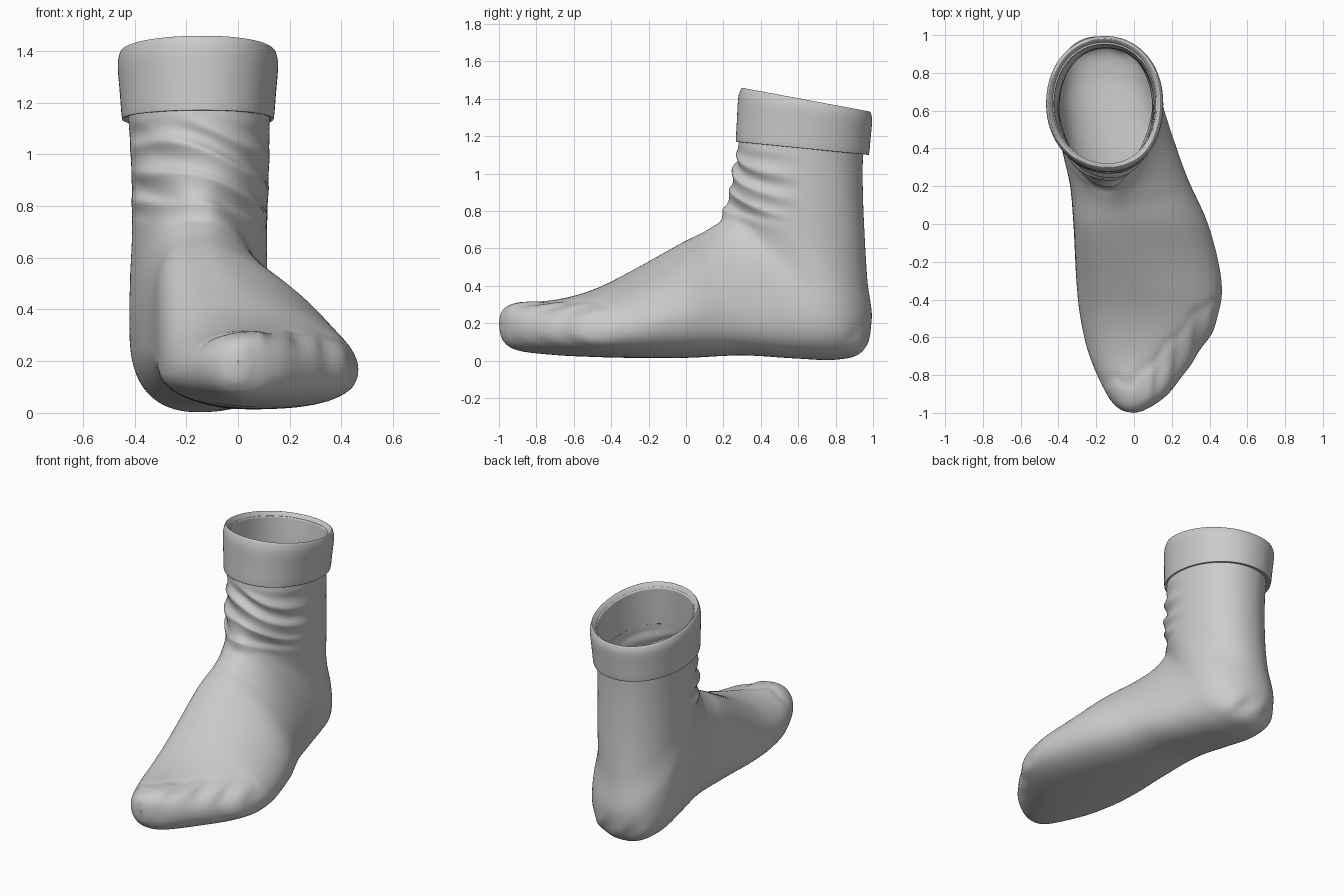
import bpy, bmesh, math
from mathutils import Vector

if "Cube" in bpy.data.objects:
    bpy.data.objects.remove(bpy.data.objects["Cube"])

SEG = 112


def smoothstep(a, b, v):
    t = min(1, max(0, (v - a) / (b - a)))
    return t * t * (3 - 2 * t)


def bell(v, c, w):
    return math.exp(-((v - c) / w) ** 2)


def power(v, q):
    return math.copysign(abs(v) ** (2 / q), v)


def catmull(rows, sub):
    out = []
    for i in range(len(rows) - 1):
        quad = [rows[max(0, i - 1)], rows[i], rows[i + 1], rows[min(len(rows) - 1, i + 2)]]
        for k in range(sub):
            t = k / sub
            out.append([0.5 * (2 * b + (c - a) * t + (2 * a - 5 * b + 4 * c - d) * t * t
                               + (3 * b - a - 3 * c + d) * t ** 3) for a, b, c, d in zip(*quad)])
    return out + [list(rows[-1])]


def ring(row):
    # rounded section between a sole/back point and an instep/front point
    by, bz, ty, tz, xl, xr = row
    mid, hw = (xl + xr) / 2, (xr - xl) / 2
    foot = smoothstep(-1, -0.2, by) * (1 - smoothstep(0, 0.5, bz))
    instep = smoothstep(-0.6, -0.1, by) * (1 - smoothstep(0.02, 0.4, bz))
    ridge = (0.03 - 0.17 * smoothstep(-0.7, 0.15, ty) - mid) * smoothstep(0, 0.3, hw)
    sole = -0.03 * smoothstep(0.4, 0.8, by) * (1 - smoothstep(0.2, 0.7, bz))
    wide = 0.5 - 0.16 * foot          # foot is widest low down
    pts = []
    for j in range(SEG):
        a = 2 * math.pi * j / SEG
        c, s = math.cos(a), math.sin(a)
        if s > 0:                     # outer side of the instep slopes flatter
            q = 2.1 - 0.4 * instep * smoothstep(-0.2, 0.4, c)
        else:                         # sole is squarer on the outer side
            q = 2.1 + foot * (0.1 + 0.25 * smoothstep(-0.4, 0.4, c))
        sx = power(s, q)
        t = wide + ((1 - wide) if s > 0 else wide) * sx
        x = mid + hw * power(c, q) + (ridge if s > 0 else sole) * s * s
        pts.append(Vector((x, by + (ty - by) * t, bz + (tz - bz) * t)))
    return pts


def loft(name, rows, sub, detail=None):
    bm = bmesh.new()
    rings = []
    for row in catmull(rows, sub):
        pts = ring(row)
        mid = sum(pts, Vector()) / SEG
        if detail:
            pts = [p + (p - mid).normalized() * detail(p) for p in pts]
        rings.append([bm.verts.new(p) for p in pts])
    for a, b in zip(rings, rings[1:]):
        for j in range(SEG):
            k = (j + 1) % SEG
            bm.faces.new((a[j], a[k], b[k], b[j]))
    bmesh.ops.remove_doubles(bm, verts=bm.verts, dist=0.0003)
    bmesh.ops.recalc_face_normals(bm, faces=bm.faces)
    # keep the outside facing out
    low = min(bm.faces, key=lambda f: f.calc_center_median().z)
    if low.normal.z > 0:
        bmesh.ops.reverse_faces(bm, faces=bm.faces)
    me = bpy.data.meshes.new(name)
    bm.to_mesh(me)
    bm.free()
    for f in me.polygons:
        f.use_smooth = True
    ob = bpy.data.objects.new(name, me)
    bpy.context.collection.objects.link(ob)
    return ob


def folds(p):
    x, y, z = p
    # slanting ankle folds, strongest at the front
    w = smoothstep(0.7, 0.8, z) * (1 - smoothstep(1.08, 1.16, z)) * (1 - smoothstep(0.4, 0.66, y))
    u = z + 0.3 * x + 0.12 * y + 0.02 * math.sin(13 * x + 7 * z)
    d = w * 0.010 * (1 - 2 * abs(math.sin(math.pi * u / 0.11)) ** 1.2)
    d += w * 0.005 * math.sin(21 * x + 36 * z)
    # toe bumps and the crease behind them
    e = y - (-1 + 1.05 * max(0, x))
    toe = bell(e, 0.05, 0.10) * smoothstep(0.04, 0.12, x) * smoothstep(0.06, 0.16, z)
    d += toe * 0.007 * math.cos(2 * math.pi * (x - 0.1) / 0.105 + 5 * z)
    if y < -0.4:
        wave = 0.17 + 0.015 * math.sin(45 * x)
        d -= smoothstep(0.2, 0.28, z) * bell(e, wave, 0.03) * 0.006
    # small puckers under the heel
    d += 0.007 * bell(y, 0.95, 0.08) * bell(z, 0.11, 0.06) * math.sin(38 * x + 20 * z)
    return d


# sock: sections fan from the toe, round the heel and up the leg
body = [
    (-1.0, .195, -1.0, .205, -.001, .001),
    (-.98, .11, -.98, .27, -.075, .065),
    (-.9, .055, -.9, .31, -.145, .18),
    (-.7, .03, -.7, .325, -.235, .33),
    (-.5, .02, -.5, .378, -.283, .445),
    (-.3, .015, -.3, .475, -.305, .463),
    (.0, .015, -.03, .625, -.32, .395),
    (.3, .028, .1, .69, -.34, .285),
    (.58, .012, .17, .74, -.38, .205),
    (.8, .005, .2, .79, -.41, .152),
    (.94, .05, .215, .83, -.42, .128),
    (.993, .22, .225, .88, -.418, .115),
    (.968, .45, .24, .94, -.41, .112),
    (.947, .85, .262, 1.045, -.413, .12),
    (.947, 1.12, .285, 1.19, -.425, .123),
    (.966, 1.31, .306, 1.43, -.438, .13),
]
sock = loft("sock_body", body, 12, folds)
mod = sock.modifiers.new("cloth", "SOLIDIFY")
mod.thickness = 0.015
mod.offset = -1

# folded cuff: (outward offset, height) from the rim down to the tucked hem
profile = [(.015, .93), (.027, 1.0), (.037, 1.03), (.045, .97), (.05, .8),
           (.042, .4), (.035, .06), (.028, 0), (0, .05)]
cuff = [(.945 + r, 1.1 + .225 * h, .3 - r + .035 * h, 1.17 + .28 * h, -.415 - r, .105 + r)
        for r, h in profile]
loft("folded_cuff", cuff, 5)
